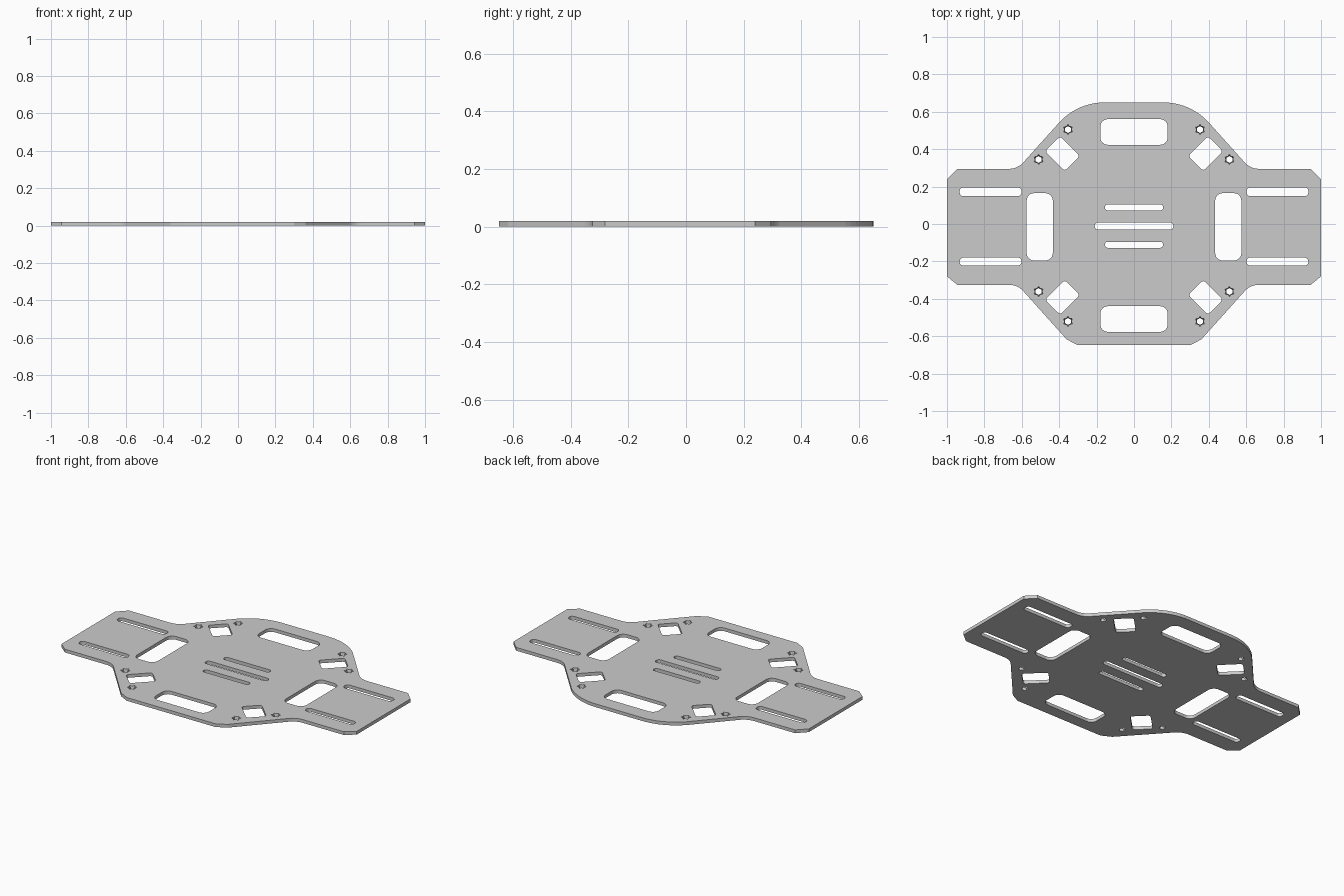
import bpy, bmesh
from math import sin, cos, pi, radians, hypot

if "Cube" in bpy.data.objects:
    bpy.data.objects.remove(bpy.data.objects["Cube"])

T = 0.02      # plate thickness
CY = -0.008   # y of the hole pattern's symmetry line


def rounded_rect(cx, cy, w, h, r, angle=0, n=6):
    pts = []
    for i, (sx, sy) in enumerate([(1, 1), (-1, 1), (-1, -1), (1, -1)]):
        for k in range(n + 1):
            a = (i + k / n) * pi / 2
            pts.append((sx * (w / 2 - r) + r * cos(a), sy * (h / 2 - r) + r * sin(a)))
    c, s = cos(angle), sin(angle)
    return [(cx + c * x - s * y, cy + s * x + c * y) for x, y in pts]


def star(cx, cy):
    return [(cx + (0.028, 0.018)[i % 2] * cos(i * pi / 6 + pi / 6),
             cy + (0.028, 0.018)[i % 2] * sin(i * pi / 6 + pi / 6)) for i in range(12)]


def arc(cx, cy, r, a0, a1, n):
    return [(cx + r * cos(radians(a0 + (a1 - a0) * i / n)),
             cy + r * sin(radians(a0 + (a1 - a0) * i / n))) for i in range(n + 1)]


# Right half of the outline, back to front, then mirrored
half = (arc(0.157, 0.32, 0.33, 90, 45, 10) + arc(0.667, 0.395, 0.1, 225, 270, 6)
        + [(0.945, 0.295), (1, 0.24), (1, -0.28), (0.945, -0.325)]
        + arc(0.667, -0.425, 0.1, 90, 135, 6)
        + [(0.36, -0.617), (0.30, -0.648)])
loops = [half + [(-x, y) for x, y in reversed(half)]]

# Large windows and central slots
loops += [rounded_rect(0, CY + s * 0.5, 0.36, 0.137, 0.04) for s in (1, -1)]
loops += [rounded_rect(s * 0.504, CY - 0.007, 0.14, 0.36, 0.04) for s in (1, -1)]
loops += [rounded_rect(0, y, w, h, h / 2 - 0.002) for y, w, h in
          [(0.089, 0.31, 0.032), (-0.011, 0.42, 0.038), (-0.111, 0.31, 0.032)]]

# Strap slots, diagonal windows and screw holes in all four quarters
holes = []
for sx in (1, -1):
    loops.append(rounded_rect(sx * 0.767, 0.172, 0.33, 0.047, 0.02))
    loops.append(rounded_rect(sx * 0.767, -0.201, 0.33, 0.043, 0.02))
    for sy in (1, -1):
        loops.append(rounded_rect(sx * 0.383, CY + sy * 0.384, 0.148, 0.113, 0.015,
                                  sx * sy * pi / 4))
        holes += [(sx * 0.353, CY + sy * 0.513), (sx * 0.51, CY + sy * 0.353)]
loops += [star(*h) for h in holes]

# Fill the flat profile and extrude it
bm = bmesh.new()
for pts in loops:
    vs = [bm.verts.new((x, y, 0)) for x, y in pts]
    for a, b in zip(vs, vs[1:] + vs[:1]):
        bm.edges.new((a, b))
bmesh.ops.triangle_fill(bm, edges=bm.edges[:], use_beauty=True)
ext = bmesh.ops.extrude_face_region(bm, geom=bm.faces[:], use_keep_orig=True)
for v in ext["geom"]:
    if isinstance(v, bmesh.types.BMVert):
        v.co.z = T

# Screw holes are star shaped on top and round underneath
for v in bm.verts:
    if v.co.z < T / 2:
        for cx, cy in holes:
            dx, dy = v.co.x - cx, v.co.y - cy
            d = hypot(dx, dy)
            if d < 0.035:
                v.co.x, v.co.y = cx + dx * 0.018 / d, cy + dy * 0.018 / d
bmesh.ops.recalc_face_normals(bm, faces=bm.faces[:])

mesh = bpy.data.meshes.new("frame_plate")
bm.to_mesh(mesh)
bm.free()
bpy.context.collection.objects.link(bpy.data.objects.new("frame_plate", mesh))
